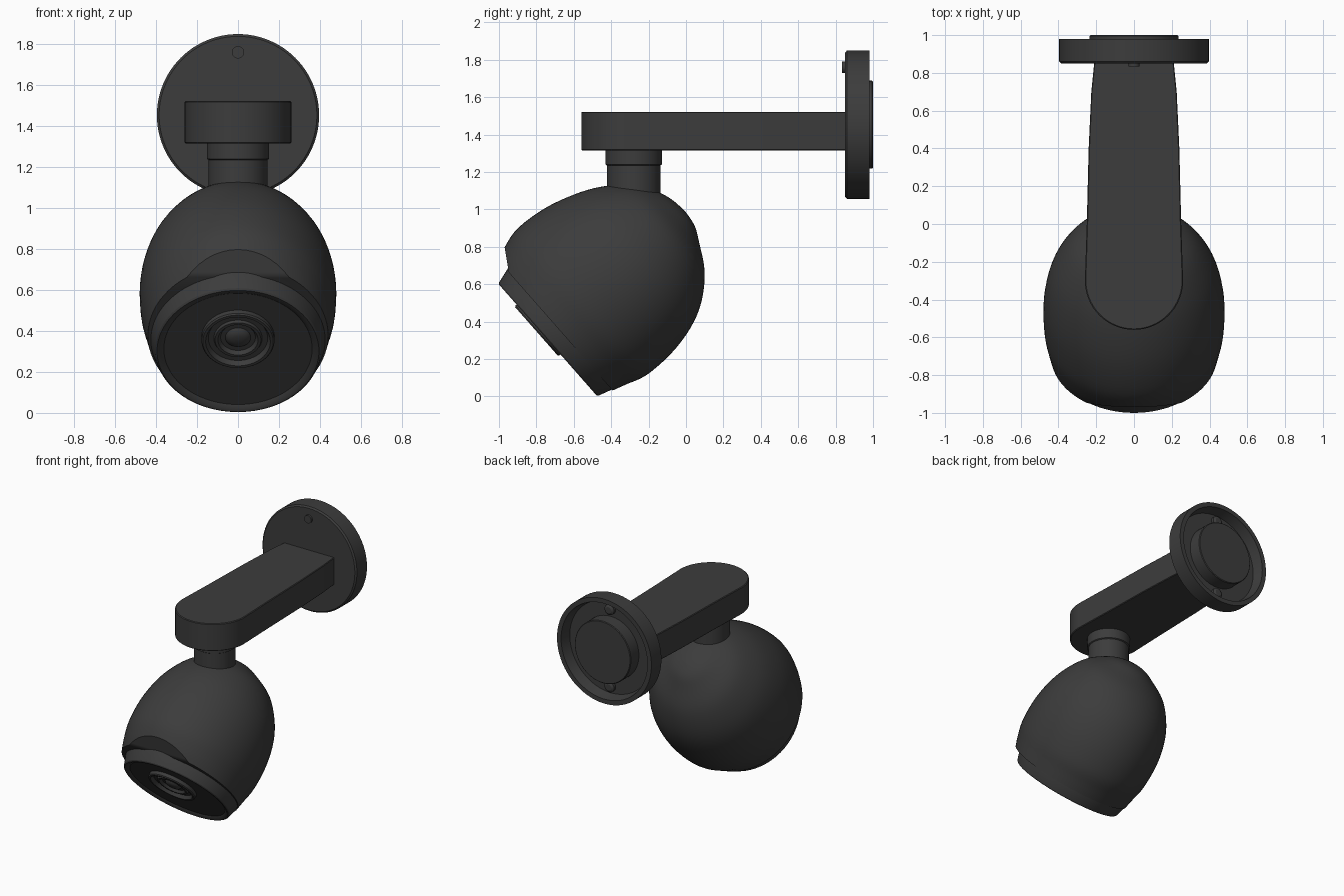
import bpy, bmesh, math
from mathutils import Matrix, Vector

if "Cube" in bpy.data.objects:
    bpy.data.objects.remove(bpy.data.objects["Cube"])

mat = bpy.data.materials.new("dark_grey")
mat.diffuse_color = (0.045, 0.045, 0.045, 1)
mat.use_nodes = True
mat.node_tree.nodes["Principled BSDF"].inputs["Base Color"].default_value = mat.diffuse_color


def finish(name, bm, matrix=Matrix()):
    """Turn a bmesh into a smooth-shaded object with sharp edges kept."""
    bmesh.ops.transform(bm, matrix=matrix, verts=bm.verts)
    bmesh.ops.remove_doubles(bm, verts=bm.verts, dist=0.0002)
    bmesh.ops.recalc_face_normals(bm, faces=bm.faces)
    me = bpy.data.meshes.new(name)
    bm.to_mesh(me)
    bm.free()
    me.materials.append(mat)
    ob = bpy.data.objects.new(name, me)
    bpy.context.collection.objects.link(ob)
    bpy.ops.object.select_all(action='DESELECT')
    ob.select_set(True)
    bpy.context.view_layer.objects.active = ob
    bpy.ops.object.shade_smooth_by_angle(angle=math.radians(32))
    return ob


def skin(rings):
    """Bridge equal-length rings of points, capping both ends."""
    bm = bmesh.new()
    vs = [[bm.verts.new(p) for p in r] for r in rings]
    n = len(vs[0])
    for a, b in zip(vs, vs[1:]):
        for i in range(n):
            j = (i + 1) % n
            bm.faces.new((a[i], a[j], b[j], b[i]))
    bm.faces.new(vs[0])
    bm.faces.new(vs[-1])
    return bm


def lathe(name, profile, matrix, n=64):
    """Revolve (radius, height) points about local z."""
    rings = [[(max(r, 0.001) * math.cos(2 * math.pi * i / n),
               max(r, 0.001) * math.sin(2 * math.pi * i / n), h)
              for i in range(n)] for r, h in profile]
    return finish(name, skin(rings), matrix)


def catmull(pts, steps=4):
    out = []
    for i in range(len(pts) - 1):
        p = [Vector(pts[max(0, min(len(pts) - 1, k))]) for k in range(i - 1, i + 3)]
        for s in range(steps):
            t = s / steps
            out.append(0.5 * (2 * p[1] + (p[2] - p[0]) * t
                              + (2 * p[0] - 5 * p[1] + 4 * p[2] - p[3]) * t * t
                              + (3 * p[1] - p[0] - 3 * p[2] + p[3]) * t ** 3))
    return out + [Vector(pts[-1])]


# Wall plate: hollow back with a raised central boss
to_y = Matrix.Rotation(-math.pi / 2, 4, 'X')
lathe("wall_plate", [(0, .85), (.385, .85), (.396, .86), (.396, .98), (.362, .98),
                     (.345, .90), (.235, .90), (.235, .995), (.23, 1.0), (0, 1.0)],
      Matrix.Translation((0, 0, 1.453)) @ to_y, 96)
# Plate screws: one on the front, pairs on the boss and in the recess
for nm, x, y, z, r in (("front_screw", 0, .845, 1.76, .03),
                       ("recess_screw_top", 0, .90, 1.745, .04),
                       ("recess_screw_bottom", 0, .90, 1.16, .04)):
    lathe(nm, [(0, -.01), (r, -.01), (r, .02), (r * .6, .03), (0, .03)],
          Matrix.Translation((0, y, z)) @ to_y, 24)

# Arm: tapered bar with a rounded front end
half = [(.21, .86), (.226, .7), (.24, .4), (.25, 0)]
half += [(.26 * math.cos(t * math.pi / 40), -.30 - .26 * math.sin(t * math.pi / 40))
         for t in range(0, 20)]
outline = half + [(0, -.56)] + [(-x, y) for x, y in reversed(half)]


def arm_ring(z, inset):
    return [(x * (1 - inset / .26), y + (inset if y < -.3 else 0), z) for x, y in outline]


finish("arm", skin([arm_ring(1.315, .005), arm_ring(1.32, 0),
                    arm_ring(1.517, 0), arm_ring(1.522, .005)]))

# Neck with collar
lathe("neck", [(0, 1.0), (.143, 1.0), (.143, 1.235), (.151, 1.24), (.151, 1.33), (0, 1.33)],
      Matrix.Translation((0, -.28, 0)))

# Head frame: local z is the tilted lamp axis
head = Matrix(((1, 0, 0, 0), (0, -.66, -.75, -.4), (0, .75, -.66, .6), (0, 0, 0, 1)))

# Egg-shaped shell: stations of (axis position, top, bottom, half width)
stations = [(-.555, .031, .029, .001), (-.542, .13, -.06, .10), (-.50, .235, -.145, .19),
            (-.42, .34, -.28, .31), (-.30, .43, -.39, .395), (-.167, .492, -.455, .45),
            (0, .54, -.49, .478), (.177, .555, -.49, .475), (.295, .526, -.455, .455),
            (.37, .49, -.432, .44)]
N = 72
rings = []
for a, top, bot, w in catmull(stations):
    mid, h = (top + bot) / 2, (top - bot) / 2
    rings.append([(w * math.cos(2 * math.pi * i / N),
                   mid + h * math.sin(2 * math.pi * i / N), a) for i in range(N)])
bm = skin(rings)
bmesh.ops.transform(bm, matrix=head, verts=bm.verts)
# Near-vertical slice that makes the arched front edge
bmesh.ops.bisect_plane(bm, geom=bm.verts[:] + bm.edges[:] + bm.faces[:],
                       plane_co=(0, -.97, .8), plane_no=(0, -.986, -.164),
                       clear_outer=True)
bmesh.ops.holes_fill(bm, edges=[e for e in bm.edges if e.is_boundary])
finish("lamp_shell", bm)

# Front bezel with a shallow recess
lathe("front_bezel", [(0, .30), (.432, .30), (.430, .355), (.403, .445), (.395, .452),
                      (.38, .45), (.362, .436), (0, .436)], head, 96)

# Lens with stepped rings, set above the bezel centre
lathe("lens", [(0, .40), (.178, .40), (.178, .46), (.172, .467), (.158, .467),
               (.145, .442), (.118, .442), (.112, .455), (.098, .455), (.085, .436),
               (.062, .436), (.05, .45), (.025, .458), (0, .459)],
      head @ Matrix.Translation((0, .075, 0)))
